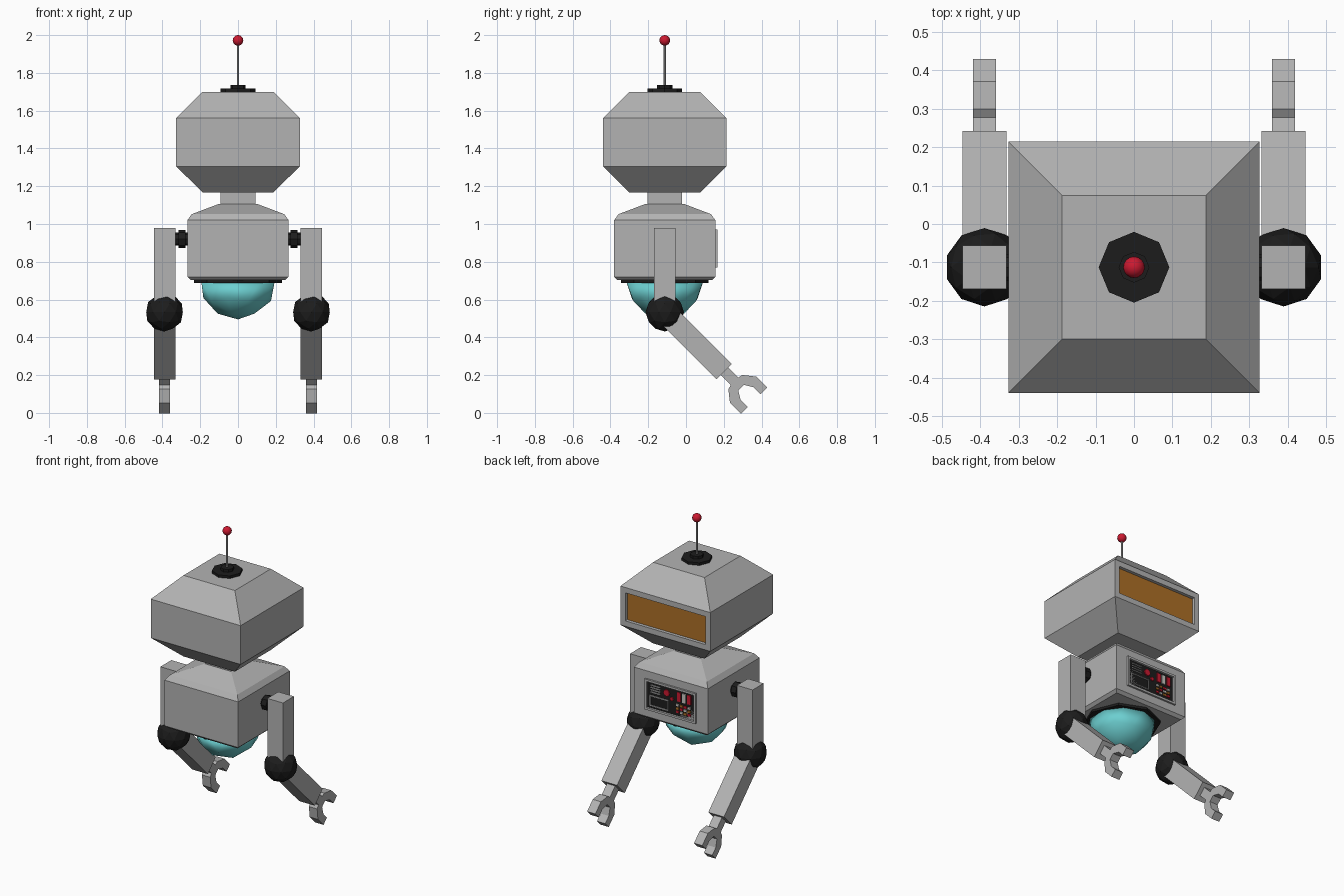
import bpy, bmesh, math
from mathutils import Matrix, Vector

if "Cube" in bpy.data.objects:
    bpy.data.objects.remove(bpy.data.objects["Cube"])

CY = -0.1125          # body axis in y; the face looks along +y


def material(name, rgb):
    m = bpy.data.materials.new(name)
    m.diffuse_color = (*rgb, 1)
    m.use_nodes = True
    m.node_tree.nodes["Principled BSDF"].inputs["Base Color"].default_value = m.diffuse_color
    return m


GREY = material("grey", (0.45, 0.45, 0.45))
BLACK = material("black", (0.012, 0.012, 0.012))
TEAL = material("teal", (0.15, 0.62, 0.63))
AMBER = material("amber", (0.42, 0.16, 0.02))
RED = material("red", (0.6, 0.01, 0.03))
PALE = material("pale", (0.6, 0.58, 0.55))


def finish(name, bm, *mats, smooth=False):
    bmesh.ops.recalc_face_normals(bm, faces=bm.faces)
    me = bpy.data.meshes.new(name)
    bm.to_mesh(me)
    bm.free()
    for m in mats:
        me.materials.append(m)
    for p in me.polygons:
        p.use_smooth = smooth
    ob = bpy.data.objects.new(name, me)
    bpy.context.collection.objects.link(ob)
    return ob


def recess(bm, margin, depth):
    """Sink a bordered window into the +y face and give it slot 1."""
    bm.normal_update()
    f = max(bm.faces, key=lambda f: f.normal.y)
    bmesh.ops.inset_region(bm, faces=[f], thickness=margin)
    bmesh.ops.inset_region(bm, faces=[f], thickness=0.001)
    for v in f.verts:
        v.co.y -= depth
    f.material_index = 1


def stacked(name, sections, window=None, mats=(GREY,)):
    """Loft of square sections (z, half width) around the body axis."""
    bm = bmesh.new()
    rings = [[bm.verts.new((sx * h, CY + sy * h, z))
              for sx, sy in ((-1, -1), (1, -1), (1, 1), (-1, 1))] for z, h in sections]
    for a, b in zip(rings, rings[1:]):
        for i in range(4):
            j = (i + 1) % 4
            bm.faces.new((a[i], a[j], b[j], b[i]))
    bm.faces.new(rings[0][::-1])
    bm.faces.new(rings[-1])
    bmesh.ops.recalc_face_normals(bm, faces=bm.faces)
    if window:
        recess(bm, *window)
    return finish(name, bm, *mats)


def box(name, lo, hi, mat=GREY, rot=None, window=None, extra=()):
    lo, hi = Vector(lo), Vector(hi)
    bm = bmesh.new()
    bmesh.ops.create_cube(bm, size=1, matrix=Matrix.Translation((lo + hi) / 2) @
                          Matrix.Diagonal((*(hi - lo), 1)))
    if window:
        recess(bm, *window)
    if rot:
        bm.transform(rot)
    return finish(name, bm, mat, *extra)


def rod(name, center, r, length, axis="Z", mat=BLACK, n=8, smooth=False):
    rot = {"Z": Matrix(), "X": Matrix.Rotation(math.pi / 2, 4, "Y"),
           "Y": Matrix.Rotation(math.pi / 2, 4, "X")}[axis]
    bm = bmesh.new()
    bmesh.ops.create_cone(bm, cap_ends=True, segments=n, radius1=r, radius2=r, depth=length,
                          matrix=Matrix.Translation(center) @ rot)
    return finish(name, bm, mat)


# head with sunken visor, neck, torso
stacked("head", [(1.167, 0.187), (1.305, 0.327), (1.56, 0.327), (1.70, 0.187)],
        (0.05, 0.02), (GREY, AMBER))
stacked("neck", [(1.09, 0.092), (1.18, 0.092)])
stacked("torso", [(0.703, 0.25), (0.72, 0.268), (1.02, 0.268), (1.052, 0.245), (1.107, 0.1)])

# antenna
rod("antenna_base", (0, CY, 1.708), 0.092, 0.018)
rod("antenna_collar", (0, CY, 1.725), 0.04, 0.02)
rod("antenna_rod", (0, CY, 1.845), 0.006, 0.24, mat=GREY)
bm = bmesh.new()
bmesh.ops.create_uvsphere(bm, u_segments=16, v_segments=10, radius=0.028,
                          matrix=Matrix.Translation((0, CY, 1.972)))
finish("antenna_tip", bm, RED, smooth=True)

# hover dome under the torso
rod("dome_ring", (0, CY, 0.697), 0.232, 0.018)
bm = bmesh.new()
bmesh.ops.create_icosphere(bm, subdivisions=2, radius=0.205)
bmesh.ops.bisect_plane(bm, geom=bm.verts[:] + bm.edges[:] + bm.faces[:], plane_co=(0, 0, 0),
                       plane_no=(0, 0, 1), clear_outer=True)
bm.transform(Matrix.Translation((0, CY, 0.70)))
finish("hover_dome", bm, TEAL, smooth=True)

# chest control panel: u runs left to right as seen facing the chest
FY = CY + 0.268
box("control_panel", (-0.185, FY - 0.01, 0.77), (0.185, FY + 0.012, 0.97),
    window=(0.02, 0.012), extra=(BLACK,))


def key(name, u, z, w, h, mat):
    box(name, (-u - w / 2, FY - 0.002, z - h / 2), (-u + w / 2, FY + 0.006, z + h / 2), mat)


for i in range(4):
    key("vent_bar", -0.11, 0.892 + i * 0.015, 0.07, 0.006, GREY)
for u, z, r in ((-0.03, 0.915, 0.022), (0.008, 0.885, 0.013)):
    rod("round_button", (-u, FY + 0.002, z), r, 0.01, "Y", RED)
for i, m in enumerate((RED, PALE, RED)):
    key("slider", 0.06 + i * 0.037, 0.912, 0.027, 0.06, m)
for z in (0.803, 0.867):
    key("screen_edge", -0.085, z, 0.13, 0.006, GREY)
for u in (-0.15, -0.02):
    key("screen_edge", u, 0.835, 0.006, 0.07, GREY)
for i in range(4):
    for j in range(3):
        key("small_key", 0.05 + i * 0.028, 0.812 + j * 0.022, 0.02, 0.014,
            (RED, PALE, AMBER)[(i + 2 * j) % 3])

# claw outline: along the forearm, across it (one half, mirrored)
HALF = [(-0.02, 0.028), (0.075, 0.028), (0.081, 0.053), (0.138, 0.098), (0.22, 0.098),
        (0.22, 0.048), (0.168, 0.048), (0.123, 0.021)]
CLAW = HALF + [(d, -p) for d, p in reversed(HALF)]
ELBOW = Vector((0, CY, 0.533))

# arms
for side, s in (("left", -1), ("right", 1)):
    x = s * 0.389
    rod(side + "_shoulder_pin", (s * 0.3, CY, 0.92), 0.035, 0.08, "X")
    rod(side + "_shoulder_disc", (s * 0.297, CY, 0.92), 0.048, 0.036, "X")
    box(side + "_upper_arm", (x - 0.057, CY - 0.057, 0.53), (x + 0.057, CY + 0.057, 0.98))
    bm = bmesh.new()
    bmesh.ops.create_icosphere(bm, subdivisions=2, radius=0.102,
                               matrix=Matrix.Translation((x, ELBOW.y, ELBOW.z)))
    finish(side + "_elbow", bm, BLACK)
    # local +y runs down the forearm
    tilt = Matrix.Translation((x, ELBOW.y, ELBOW.z)) @ Matrix.Rotation(-math.pi / 4, 4, "X")
    box(side + "_forearm", (-0.057, 0, -0.057), (0.057, 0.445, 0.057), rot=tilt)
    bm = bmesh.new()
    face = bm.faces.new([bm.verts.new((-0.03, 0.445 + d, p + 0.003)) for d, p in CLAW])
    new = bmesh.ops.extrude_face_region(bm, geom=[face])["geom"]
    bmesh.ops.translate(bm, vec=(0.06, 0, 0),
                        verts=[g for g in new if isinstance(g, bmesh.types.BMVert)])
    bm.transform(tilt)
    finish(side + "_claw", bm, GREY)
